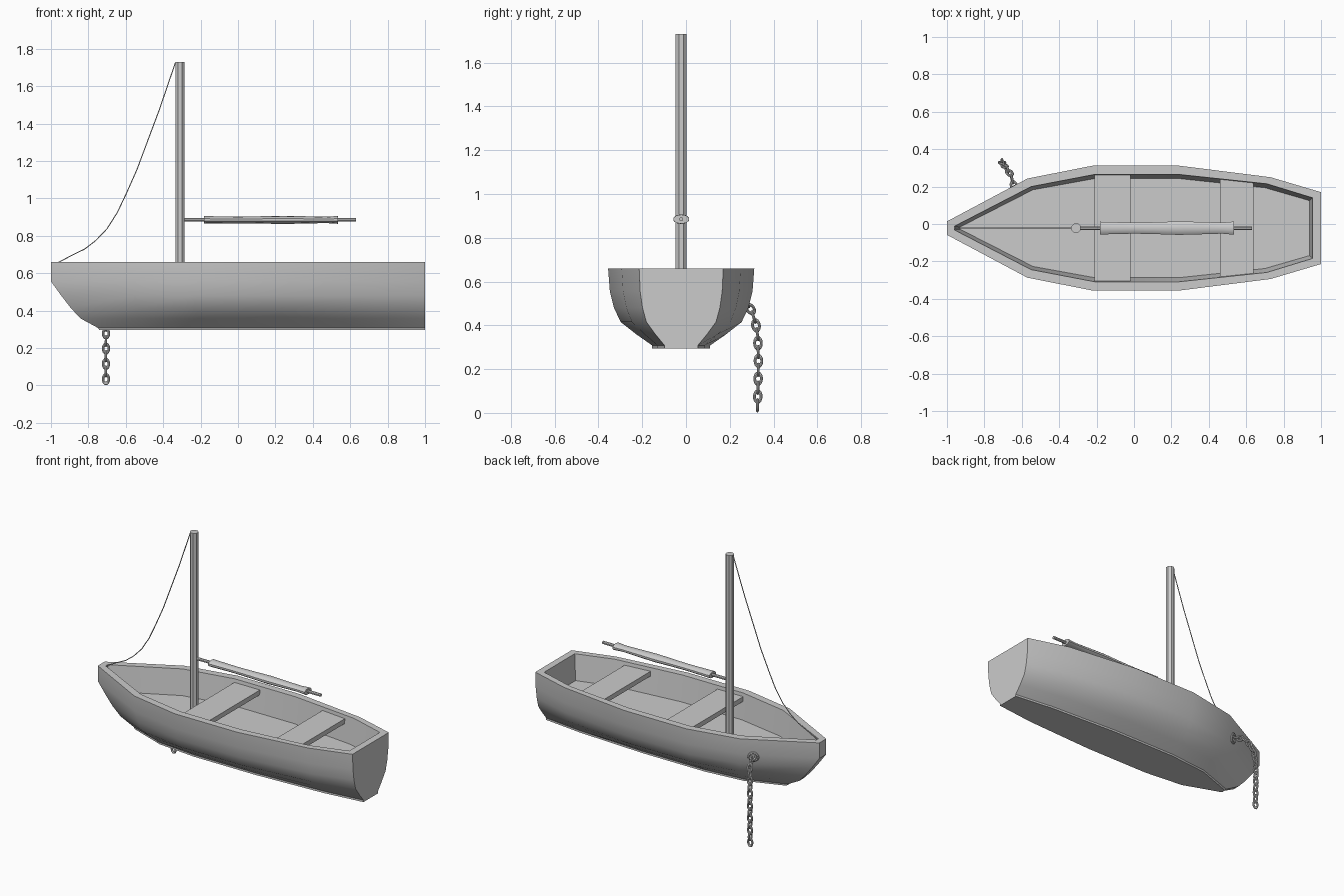
import bpy, bmesh, math
from mathutils import Vector, Matrix

if "Cube" in bpy.data.objects:
    bpy.data.objects.remove(bpy.data.objects["Cube"])

CY = -0.022  # centreline of the boat


def finish(obj, smooth=True):
    if smooth:
        bpy.ops.object.select_all(action='DESELECT')
        obj.select_set(True)
        bpy.context.view_layer.objects.active = obj
        bpy.ops.object.shade_smooth_by_angle(angle=math.radians(32))
    return obj


def loft(name, loops, smooth=True):
    """Skin a stack of closed loops and cap both ends."""
    bm = bmesh.new()
    rings = [[bm.verts.new(p) for p in loop] for loop in loops]
    n = len(rings[0])
    for a, b in zip(rings, rings[1:]):
        for i in range(n):
            j = (i + 1) % n
            bm.faces.new((a[i], a[j], b[j], b[i]))
    bm.faces.new(rings[0][::-1])
    bm.faces.new(rings[-1])
    bmesh.ops.recalc_face_normals(bm, faces=bm.faces)
    me = bpy.data.meshes.new(name)
    bm.to_mesh(me)
    bm.free()
    obj = bpy.data.objects.new(name, me)
    bpy.context.collection.objects.link(obj)
    return finish(obj, smooth)


def plan_loop(stations, z, width=1.0):
    """Mirror (x, half width) stations into a closed outline."""
    near = [(x, CY - w * width, z) for x, w in stations]
    far = [(x, CY + w * width, z) for x, w in reversed(stations)]
    return near + far


def tube_along_x(name, profile, sides):
    """Profile entries: x, half depth, half height."""
    z0 = 0.885
    ang = [2 * math.pi * (i + 0.5) / sides for i in range(sides)]
    return loft(name, [[(x, CY + ry * math.cos(a), z0 + rz * math.sin(a))
                        for a in ang] for x, ry, rz in profile])


# Hull: outer skin from keel to sheer, over the rim and down to the floor
outer = [(-1, .036), (-.57, .265), (-.22, .334), (.24, .334), (.73, .272), (1, .192)]
inner = [(-.96, .01), (-.55, .222), (-.21, .287), (.24, .287), (.71, .237), (.955, .162)]
floor = [(-.93, .006), (-.54, .205), (-.21, .265), (.24, .265), (.70, .216), (.938, .147)]
levels = [(.295, .396, .26), (.308, .396, .25), (.358, .61, .158),
          (.415, .827, .105), (.48, .92, .055), (.556, .976, 0), (.66, 1, 0)]
loops = []
for z, ratio, rake in levels:
    st = [(outer[0][0] + rake, outer[0][1]),
          (outer[1][0] + .3 * rake, outer[1][1])] + outer[2:]
    loops.append(plan_loop(st, z, ratio))
loops += [plan_loop(inner, .66), plan_loop(floor, .49)]
loft("hull", loops)

# Seats: planks spanning the hull
for name, x0, x1, w0, w1 in (("front_seat", -.21, -.02, .288, .288),
                             ("rear_seat", .46, .64, .264, .245)):
    loft(name, [plan_loop([(x0, w0), (x1, w1)], z) for z in (.605, .637)], False)

# Mast
bpy.ops.mesh.primitive_cylinder_add(vertices=8, radius=.027, depth=1.25,
                                    location=(-.31, CY, 1.105),
                                    rotation=(0, 0, math.pi / 8))
mast = bpy.context.object
mast.name = "mast"
finish(mast)

# Boom and the furled sail rolled around it
tube_along_x("boom", [(-.30, .01, .01), (.632, .01, .01)], 8)
tube_along_x("furled_sail", [(-.182, .036, .02), (-.09, .033, .019), (.0, .031, .018),
                             (.1, .033, .019), (.24, .038, .022), (.38, .034, .019),
                             (.47, .031, .017), (.535, .037, .021)], 10)

# Forestay rope from masthead to bow
cu = bpy.data.curves.new("forestay_rope", 'CURVE')
cu.dimensions = '3D'
cu.bevel_depth = .003
cu.bevel_resolution = 1
cu.use_fill_caps = True
pts = [(-.335, 1.725), (-.42, 1.476), (-.54, 1.155), (-.60, 1.02), (-.645, .925),
       (-.70, .838), (-.76, .775), (-.82, .729), (-.89, .695), (-.965, .655)]
sp = cu.splines.new('POLY')
sp.points.add(len(pts) - 1)
for p, (x, z) in zip(sp.points, pts):
    p.co = (x, CY, z, 1)
bpy.context.collection.objects.link(bpy.data.objects.new("forestay_rope", cu))


def basis(loc, x, y, z):
    return Matrix.Translation(loc) @ Matrix((x, y, z)).transposed().to_4x4()


def torus(name, major, minor, matrix, seg=16):
    bpy.ops.mesh.primitive_torus_add(major_radius=major, minor_radius=minor,
                                     major_segments=seg, minor_segments=8)
    o = bpy.context.object
    o.name = name
    o.matrix_world = matrix
    return finish(o)


# Chain ring on the hull side
n = Vector((-.46, .87, -.15)).normalized()
side = Vector((0, 0, 1)).cross(n).normalized()
torus("chain_ring", .028, .009, basis((-.637, .195, .54), side, n.cross(side), n))

# Anchor chain: links spaced evenly along a hanging path
path = [Vector(p) for p in ((-.642, .205, .54), (-.66, .265, .515), (-.683, .298, .47),
                            (-.698, .318, .41), (-.705, .328, .35), (-.706, .331, .23),
                            (-.706, .327, .034))]
lengths = [(b - a).length for a, b in zip(path, path[1:])]
total, count = sum(lengths), 15
for k in range(count):
    d = total * k / (count - 1)
    i = 0
    while i < len(lengths) - 1 and d > lengths[i]:
        d -= lengths[i]
        i += 1
    t = (path[i + 1] - path[i]).normalized()
    loc = path[i] + t * d
    x_axis = Vector((1, 0, 0))
    nb = (x_axis - t * t.dot(x_axis)).normalized()
    nrm = nb if k % 2 else t.cross(nb)
    m = basis(loc, t, nrm.cross(t), nrm) @ Matrix.Diagonal((1.5, 1, 1, 1))
    torus(f"chain_link_{k + 1}", .0155, .0065, m)
